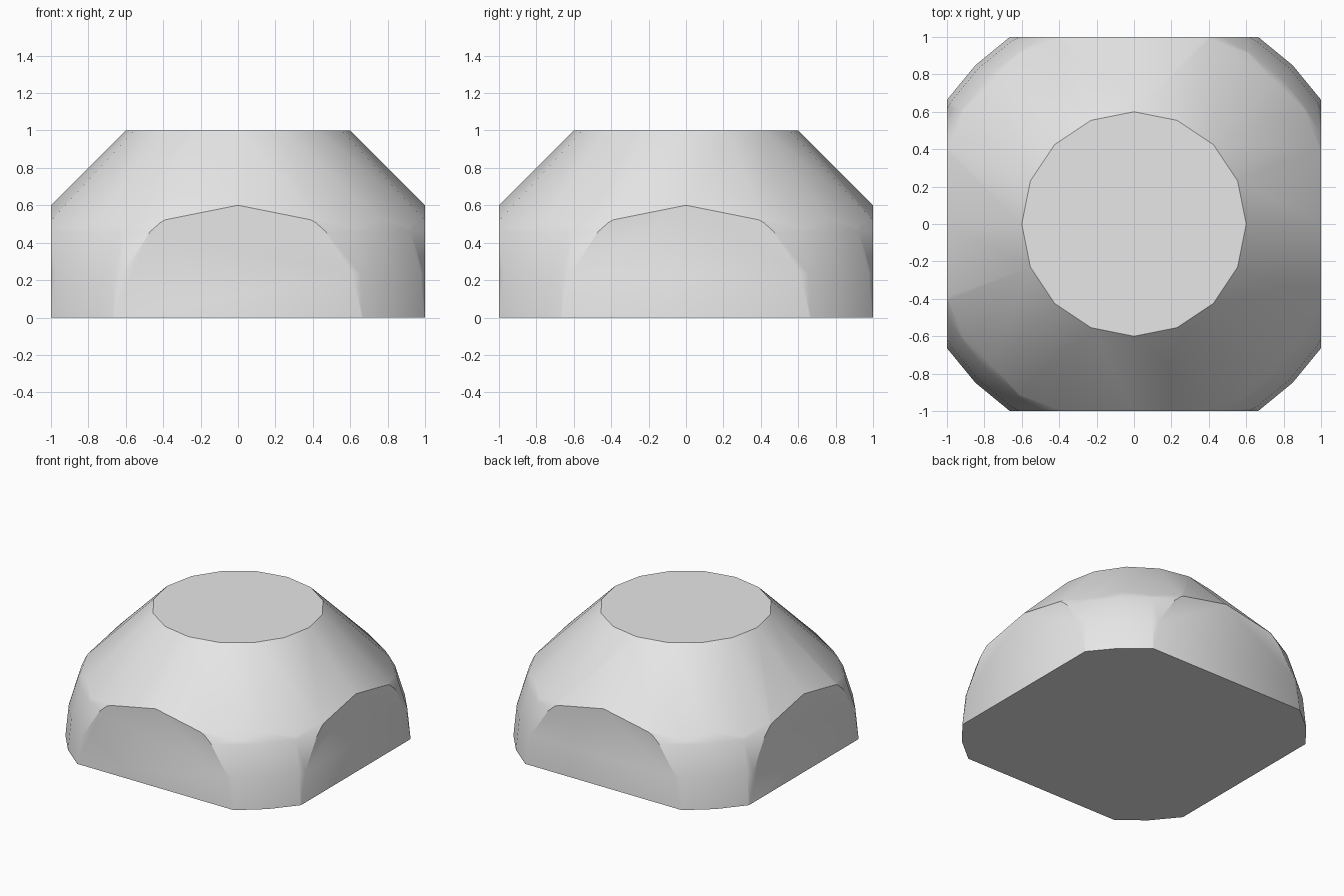
import bpy, bmesh
from math import cos, sin, pi, radians
from mathutils import Vector

cube = bpy.data.objects.get("Cube")
if cube:
    bpy.data.objects.remove(cube, do_unlink=True)

CONE_SIDES = 16
bm = bmesh.new()


def trim(point, normal):
    """Cut away everything beyond a plane and cap the opening."""
    geom = bm.verts[:] + bm.edges[:] + bm.faces[:]
    bmesh.ops.bisect_plane(bm, geom=geom, dist=1e-5, plane_co=Vector(point),
                           plane_no=Vector(normal).normalized(), clear_outer=True)
    rim = [e for e in bm.edges if e.is_boundary]
    if rim:
        bmesh.ops.edgeloop_fill(bm, edges=rim)


# Rounded body
bmesh.ops.create_uvsphere(bm, u_segments=32, v_segments=16, radius=1.2)

# Flat underside
trim((0, 0, 0), (0, 0, -1))

# Sloping shoulder, a sixteen-sided cone
half = pi / CONE_SIDES
for i in range(CONE_SIDES):
    a = half * (2 * i + 1)
    trim((0, 0, 1.6), (cos(a), sin(a), cos(half)))

# Flat top and four flat sides
for d in ((0, 0, 1), (1, 0, 0), (-1, 0, 0), (0, 1, 0), (0, -1, 0)):
    trim(d, d)

bmesh.ops.recalc_face_normals(bm, faces=bm.faces)
mesh = bpy.data.meshes.new("faceted_dome")
bm.to_mesh(mesh)
bm.free()
dome = bpy.data.objects.new("faceted_dome", mesh)
bpy.context.collection.objects.link(dome)

# Plain grey
grey = bpy.data.materials.new("light_grey")
grey.use_nodes = True
colour = (0.8, 0.8, 0.8, 1)
grey.diffuse_color = colour
grey.node_tree.nodes["Principled BSDF"].inputs["Base Color"].default_value = colour
mesh.materials.append(grey)

# Smooth round areas, crisp flat cuts
bpy.ops.object.select_all(action="DESELECT")
dome.select_set(True)
bpy.context.view_layer.objects.active = dome
bpy.ops.object.shade_smooth_by_angle(angle=radians(30))
